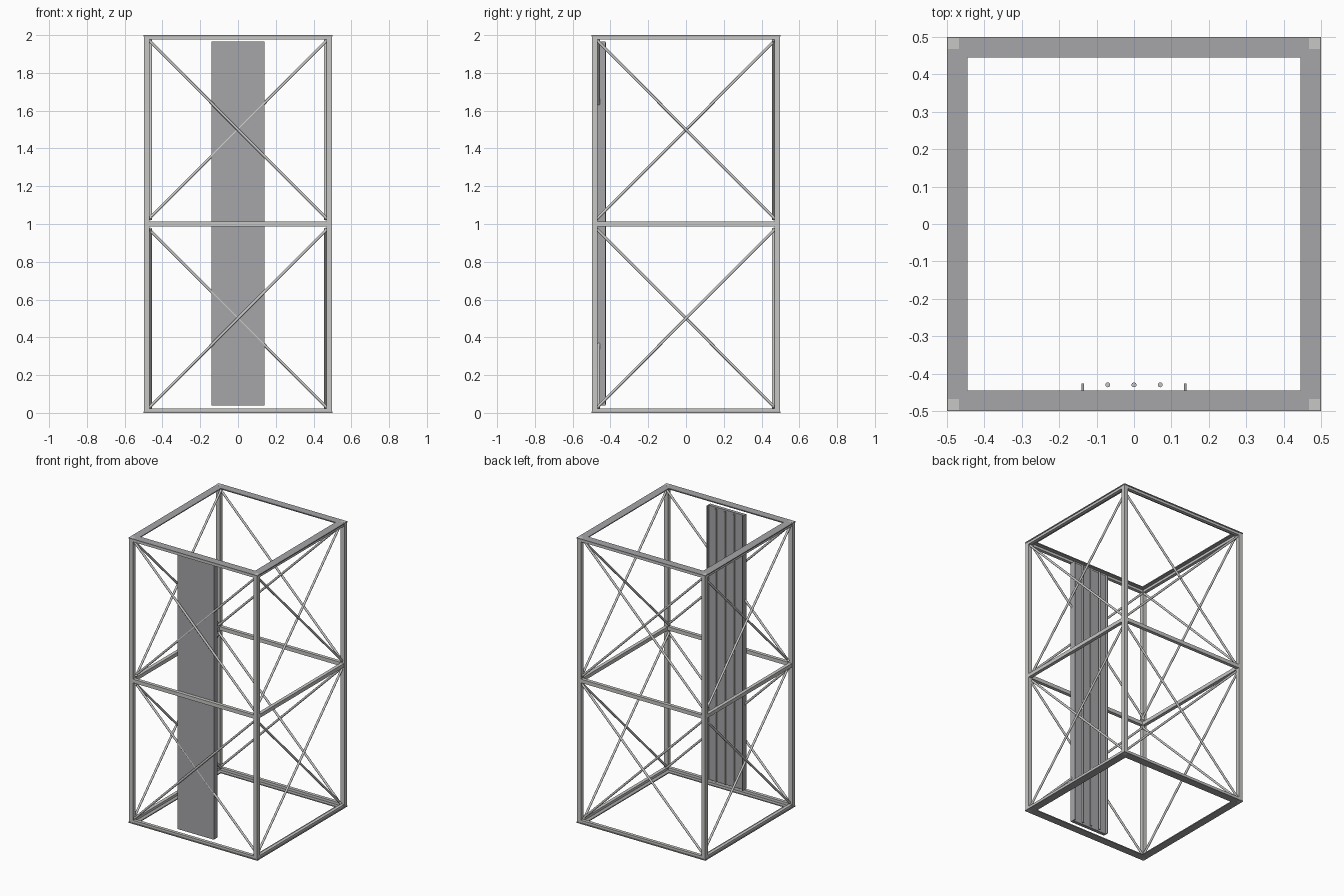
import bpy
from math import pi
from mathutils import Vector

old = bpy.data.objects.get("Cube")
if old:
    bpy.data.objects.remove(old)


def material(name, rgb):
    m = bpy.data.materials.new(name)
    m.use_nodes = True
    m.diffuse_color = (*rgb, 1)
    m.node_tree.nodes["Principled BSDF"].inputs["Base Color"].default_value = (*rgb, 1)
    return m


STEEL = material("light steel", (0.57, 0.57, 0.56))
SHEET = material("grey sheet", (0.38, 0.38, 0.40))


def box(name, low, high, mat):
    """Box between two opposite corners."""
    low, high = Vector(low), Vector(high)
    bpy.ops.mesh.primitive_cube_add(size=1, location=(low + high) / 2)
    ob = bpy.context.object
    ob.name = name
    ob.scale = high - low
    ob.data.materials.append(mat)
    return ob


def rod(name, a, b, radius):
    """Round bar between two points."""
    a, b = Vector(a), Vector(b)
    bpy.ops.mesh.primitive_cylinder_add(vertices=16, radius=radius,
                                        depth=(b - a).length, location=(a + b) / 2)
    ob = bpy.context.object
    ob.name = name
    ob.rotation_euler = (b - a).to_track_quat("Z", "Y").to_euler()
    bpy.ops.object.shade_smooth_by_angle()
    ob.data.materials.append(STEEL)


def ring(name, outer, inner, z0, z1, mat):
    """Square ring of four bars."""
    for s, side in ((-1, "front"), (1, "back")):
        y = sorted((s * inner, s * outer))
        box(f"{name}_{side}", (-outer, y[0], z0), (outer, y[1], z1), mat)
    for s, side in ((-1, "right"), (1, "left")):
        x = sorted((s * inner, s * outer))
        box(f"{name}_{side}", (x[0], -inner, z0), (x[1], inner, z1), mat)


OUT, IN, TOP = 0.497, 0.468, 2.0

# Corner posts
for sx, side in ((-1, "right"), (1, "left")):
    for sy, end in ((-1, "front"), (1, "back")):
        x = sorted((sx * IN, sx * OUT))
        y = sorted((sy * IN, sy * OUT))
        box(f"{end}_{side}_post", (x[0], y[0], 0), (x[1], y[1], TOP), STEEL)

# Flanged rings at top and bottom, tube ring at mid height
ring("top_flange", 0.5, 0.445, TOP - 0.007, TOP - 0.0005, SHEET)
ring("top_rail", OUT - 0.002, 0.472, TOP - 0.024, TOP - 0.007, STEEL)
ring("bottom_flange", 0.5, 0.445, 0.0005, 0.007, SHEET)
ring("bottom_rail", OUT - 0.002, 0.472, 0.007, 0.024, STEEL)
ring("middle_rail", OUT - 0.003, 0.47, 0.987, 1.013, STEEL)

# Crossed braces on all four sides, two bays high; the pairs pass each other
SPAN = 0.474
for side in ("front", "back", "right", "left"):
    s = -1 if side in ("front", "right") else 1
    for low, high in ((0.025, 0.975), (1.025, 1.975)):
        rising_outside = low < 1
        for k in (-1, 1):
            outside = (k == 1) == rising_outside
            depth = s * (0.478 if outside else 0.462)
            ends = [(-k * SPAN, low), (k * SPAN, high)]
            if side in ("front", "back"):
                pts = [(t, depth, z) for t, z in ends]
            else:
                pts = [(depth, t, z) for t, z in ends]
            rod(f"{side}_brace", *pts, 0.0075)

# Front panel with folded lips and round stiffeners on its back
box("panel", (-0.14, -0.468, 0.04), (0.14, -0.445, 1.965), SHEET)
for s in (-1, 1):
    x = sorted((s * 0.134, s * 0.14))
    box("panel_lip", (x[0], -0.446, 0.04), (x[1], -0.427, 1.965), SHEET)
for i in (-1, 0, 1):
    rod("panel_stiffener", (i * 0.07, -0.43, 0.045), (i * 0.07, -0.43, 1.96), 0.0065)
